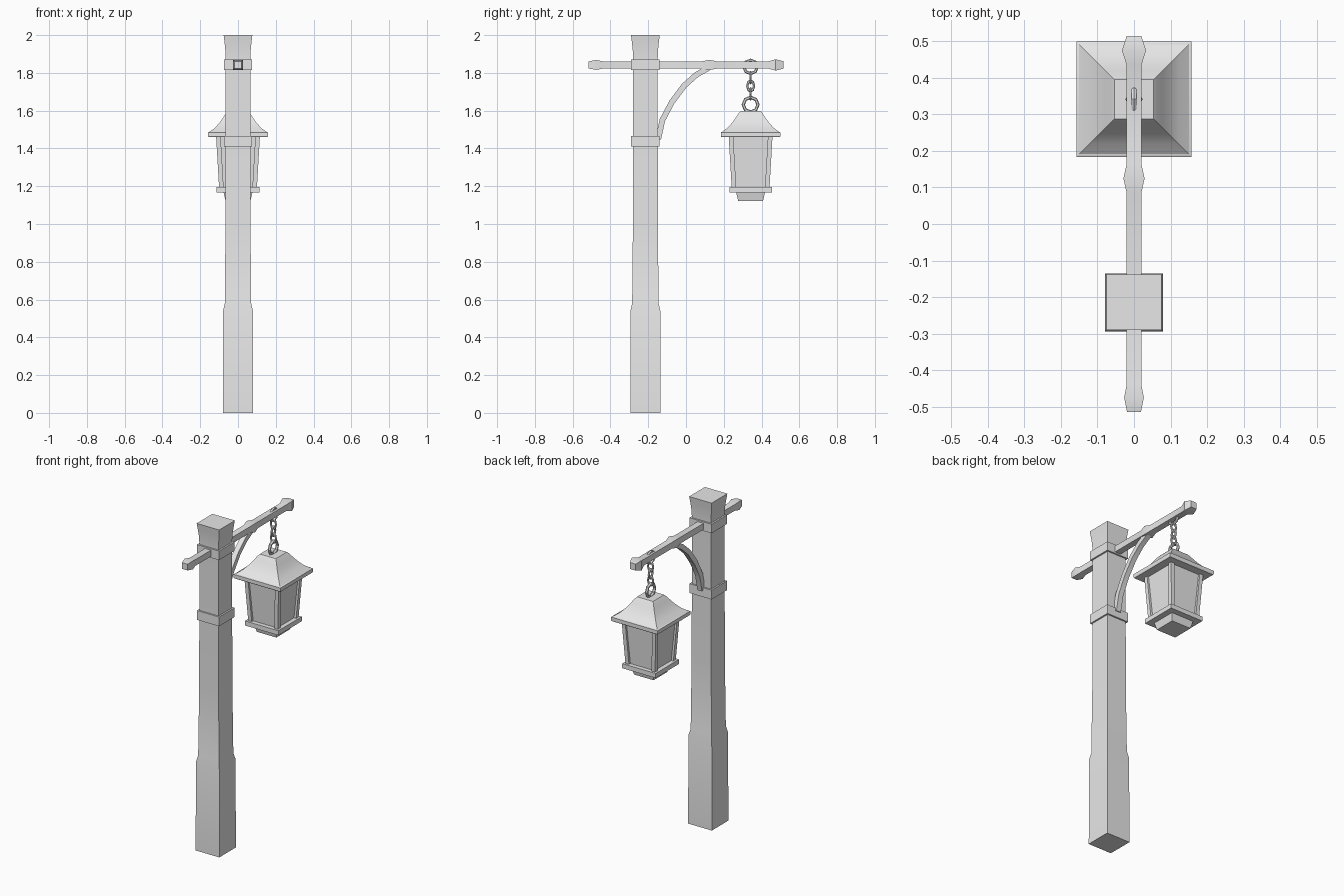
import bpy, bmesh
from math import pi, radians
from mathutils import Vector

if "Cube" in bpy.data.objects:
    bpy.data.objects.remove(bpy.data.objects["Cube"])

grey = bpy.data.materials.new("plain grey")
grey.use_nodes = True
grey.diffuse_color = (0.8, 0.8, 0.8, 1)
grey.node_tree.nodes["Principled BSDF"].inputs["Base Color"].default_value = (0.8, 0.8, 0.8, 1)

POST_Y, LAMP_Y, BEAM_Z = -0.215, 0.342, 1.842


def finish(obj, name):
    obj.name = name
    obj.data.materials.append(grey)
    bpy.ops.object.select_all(action='DESELECT')
    obj.select_set(True)
    bpy.context.view_layer.objects.active = obj
    bpy.ops.object.shade_smooth_by_angle(angle=radians(30))
    return obj


def loft(name, rings):
    """Closed solid through a list of four-cornered rings."""
    bm = bmesh.new()
    loops = [[bm.verts.new(p) for p in ring] for ring in rings]
    for a, b in zip(loops, loops[1:]):
        for i in range(4):
            j = (i + 1) % 4
            bm.faces.new((a[i], a[j], b[j], b[i]))
    bm.faces.new(loops[0])
    bm.faces.new(loops[-1])
    bmesh.ops.recalc_face_normals(bm, faces=bm.faces)
    mesh = bpy.data.meshes.new(name)
    bm.to_mesh(mesh)
    bm.free()
    obj = bpy.data.objects.new(name, mesh)
    bpy.context.collection.objects.link(obj)
    return finish(obj, name)


CORNERS = ((-1, -1), (1, -1), (1, 1), (-1, 1))


def tower(name, y, profile, x=0):
    """Upright square solid; profile holds (half width, height)."""
    return loft(name, [[(x + i * h, y + j * h, z) for i, j in CORNERS] for h, z in profile])


def link(name, z, radius, wire, stretch=1, turn=0):
    bpy.ops.mesh.primitive_torus_add(
        major_segments=8, minor_segments=6, major_radius=radius, minor_radius=wire,
        location=(0, LAMP_Y, z), rotation=(0, pi / 2, turn))
    obj = bpy.context.object
    obj.scale.x = stretch
    return finish(obj, name)


# Post with thick foot and flared head
tower("post", POST_Y, [(0.08, 0), (0.079, 0.54), (0.07, 0.58), (0.066, 1.0), (0.065, 1.87),
                       (0.067, 1.92), (0.071, 1.96), (0.076, 2.0)])
tower("upper_collar", POST_Y, [(0.075, 1.815), (0.075, 1.87)])
tower("lower_collar", POST_Y, [(0.075, 1.41), (0.075, 1.467)])

# Crossbeam with swollen ends and middle: (y, half width, half height)
beam = [(-0.515, 0.019, 0.019), (-0.475, 0.027, 0.026), (-0.44, 0.02, 0.019),
        (0.085, 0.02, 0.019), (0.125, 0.029, 0.027), (0.165, 0.02, 0.019),
        (0.435, 0.02, 0.019), (0.475, 0.033, 0.03), (0.515, 0.02, 0.02)]
loft("crossbeam", [[(i * w, y, BEAM_Z + j * h) for i, j in CORNERS] for y, w, h in beam])

# Curved brace under the beam
path = [Vector((0, y, z)) for y, z in ((-0.147, 1.45), (-0.125, 1.55), (-0.075, 1.645),
                                       (-0.01, 1.732), (0.055, 1.79), (0.125, 1.83))]
rings = []
for k, p in enumerate(path):
    t = (path[min(k + 1, len(path) - 1)] - path[max(k - 1, 0)]).normalized()
    side = Vector((0, -t.z, t.y))
    rings.append([p + Vector((i * 0.016, 0, 0)) + side * j * 0.015 for i, j in CORNERS])
loft("curved_brace", rings)

# Chain
link("beam_ring", 1.832, 0.036, 0.008)
for n, z in enumerate((1.775, 1.731, 1.689)):
    link(f"chain_link_{n + 1}", z, 0.018, 0.006, 1.5, pi / 2 * ((n + 1) % 2))
link("lantern_ring", 1.632, 0.039, 0.009)

# Lantern roof with concave slope, and its brim
tower("lantern_roof", LAMP_Y, [(0.153, 1.48), (0.153, 1.486), (0.122, 1.509), (0.097, 1.537),
                               (0.078, 1.564), (0.063, 1.587), (0.054, 1.597)])
tower("roof_brim", LAMP_Y, [(0.155, 1.46), (0.158, 1.465), (0.158, 1.485), (0.152, 1.488)])

# Lantern body: recessed tapered panes and leaning corner posts
tower("lantern_panes", LAMP_Y, [(0.086, 1.19), (0.105, 1.465)])
for i, j in CORNERS:
    low, high, r = 0.088, 0.104, 0.012
    loft("corner_post", [[(i * c + a * r, LAMP_Y + j * c + b * r, z) for a, b in CORNERS]
                         for c, z in ((low, 1.19), (high, 1.465))])

# Lantern foot
tower("lantern_base", LAMP_Y, [(0.113, 1.167), (0.113, 1.195)])
tower("lantern_foot", LAMP_Y, [(0.066, 1.123), (0.077, 1.17)])
